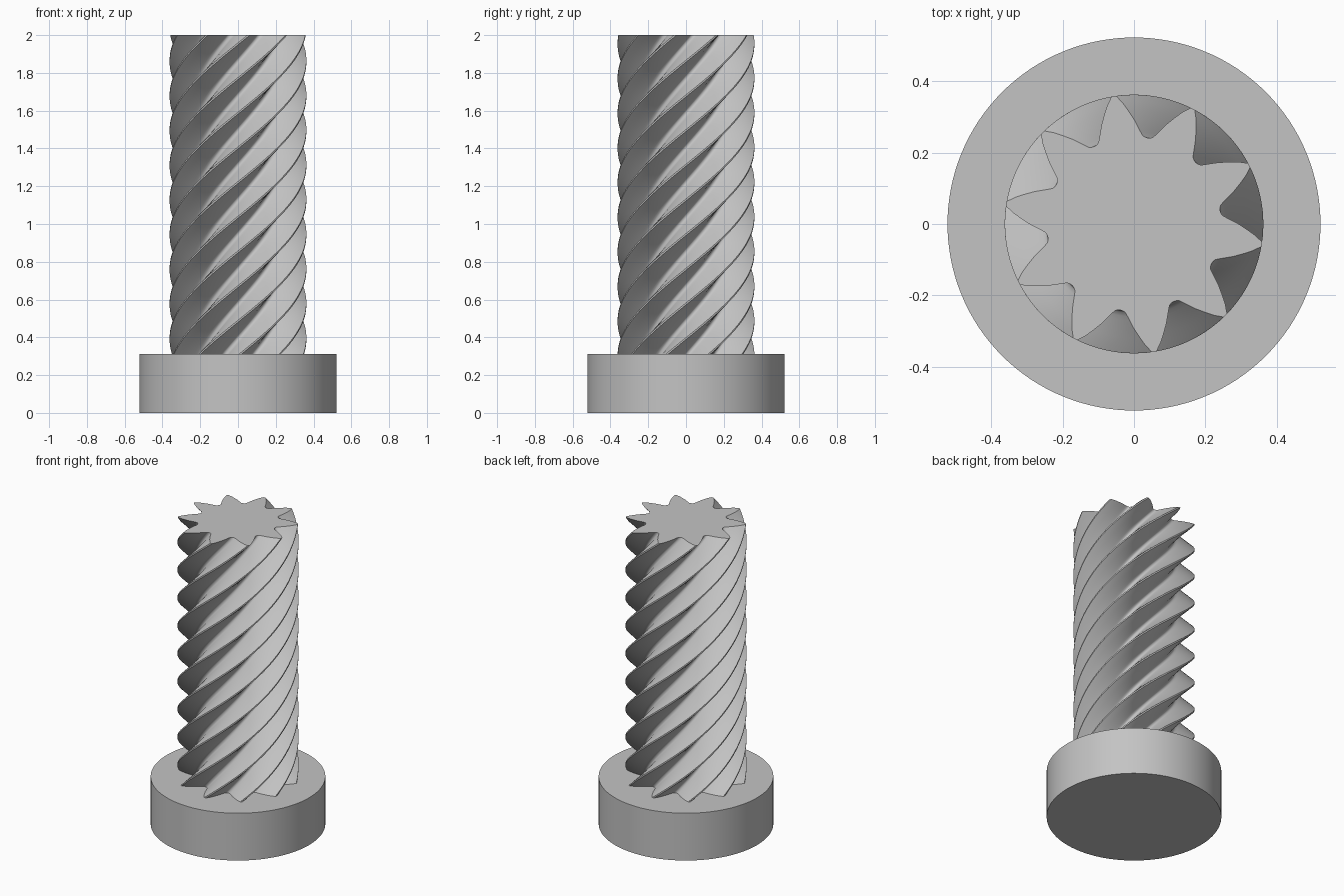
import bpy, bmesh, math

cube = bpy.data.objects.get("Cube")
if cube:
    bpy.data.objects.remove(cube, do_unlink=True)

TEETH = 10
BASE_RADIUS = 0.522
BASE_TOP = 0.312
TOP = 2.0
TWIST = math.radians(331)       # total right-handed twist over the shaft
TOP_GROOVE = math.radians(9)    # direction of one groove at the top
LAYERS = 140

steel = bpy.data.materials.new("steel_grey")
steel.use_nodes = True
colour = (0.55, 0.55, 0.55, 1)
steel.diffuse_color = colour
steel.node_tree.nodes["Principled BSDF"].inputs["Base Color"].default_value = colour


def finish(obj, angle):
    obj.data.materials.clear()
    obj.data.materials.append(steel)
    bpy.ops.object.select_all(action="DESELECT")
    obj.select_set(True)
    bpy.context.view_layer.objects.active = obj
    bpy.ops.object.shade_smooth_by_angle(angle=math.radians(angle))


# Round base
bpy.ops.mesh.primitive_cylinder_add(vertices=128, radius=BASE_RADIUS, depth=BASE_TOP,
                                    location=(0, 0, BASE_TOP / 2))
base = bpy.context.object
base.name = "round_base"
finish(base, 30)

# Half groove: degrees from its centre, radius
half = [(0, 0.244), (1.8, 0.245), (3.5, 0.249), (5, 0.259), (6.5, 0.271),
        (9, 0.293), (12, 0.319), (14.5, 0.342), (17, 0.362)]
groove = [(-a, r) for a, r in reversed(half[1:])] + half
outline = [(math.radians(a) + TOP_GROOVE + math.tau * k / TEETH, r)
           for k in range(TEETH) for a, r in groove]

# Twisted splined shaft
bm = bmesh.new()
rings = []
for i in range(LAYERS + 1):
    t = i / LAYERS
    z = BASE_TOP + (TOP - BASE_TOP) * t
    turn = TWIST * (t - 1)
    rings.append([bm.verts.new((r * math.cos(a + turn), r * math.sin(a + turn), z))
                  for a, r in outline])
n = len(outline)
for low, high in zip(rings, rings[1:]):
    for j in range(n):
        k = (j + 1) % n
        bm.faces.new((low[j], low[k], high[k], high[j]))

# Flat shaft ends
for ring, z in ((rings[0], BASE_TOP), (rings[-1], TOP)):
    hub = bm.verts.new((0, 0, z))
    for j in range(n):
        bm.faces.new((hub, ring[j], ring[(j + 1) % n]))
bmesh.ops.recalc_face_normals(bm, faces=bm.faces)
mesh = bpy.data.meshes.new("twisted_shaft")
bm.to_mesh(mesh)
bm.free()
shaft = bpy.data.objects.new("twisted_shaft", mesh)
bpy.context.collection.objects.link(shaft)
finish(shaft, 30)
